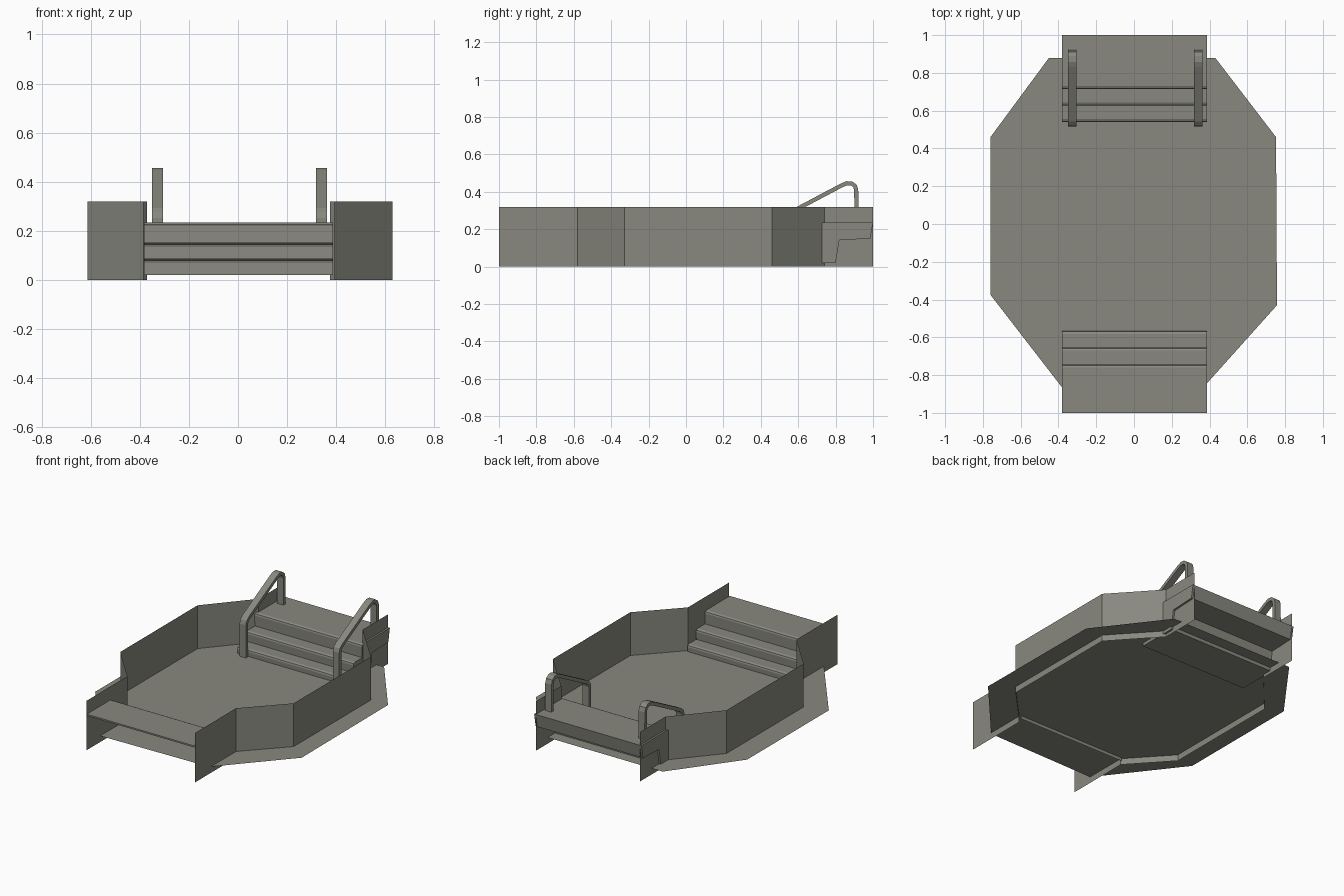
import bpy
import bmesh
from mathutils import Vector

if "Cube" in bpy.data.objects:
    bpy.data.objects.remove(bpy.data.objects["Cube"])

mat = bpy.data.materials.new("grey_olive_plaster")
mat.diffuse_color = (0.25, 0.25, 0.215, 1.0)
mat.use_nodes = True
mat.node_tree.nodes["Principled BSDF"].inputs["Base Color"].default_value = mat.diffuse_color


def finish(name, bm, solid=True):
    if solid:
        bmesh.ops.recalc_face_normals(bm, faces=bm.faces)
    mesh = bpy.data.meshes.new(name)
    bm.to_mesh(mesh)
    bm.free()
    mesh.materials.append(mat)
    obj = bpy.data.objects.new(name, mesh)
    bpy.context.collection.objects.link(obj)
    return obj


def strip(name, rows, closed=False, caps=False):
    """Skin a two-point ribbon, optionally closed and capped."""
    bm = bmesh.new()
    a = [bm.verts.new(r[0]) for r in rows]
    b = [bm.verts.new(r[1]) for r in rows]
    n = len(rows)
    for i in range(n if closed else n - 1):
        j = (i + 1) % n
        bm.faces.new((a[i], a[j], b[j], b[i]))
    if caps:
        bm.faces.new(a[::-1])
        bm.faces.new(b)
    return finish(name, bm, solid=caps)


def extrude_x(name, profile, x0, x1, **kw):
    return strip(name, [((x0, y, z), (x1, y, z)) for y, z in profile], **kw)


# Pool floor: a thin sheet reaching beyond the walls
bm = bmesh.new()
floor = [(-0.76, 0.46), (-0.76, -0.375), (-0.385, -0.86), (0.385, -0.845),
         (0.757, -0.43), (0.752, 0.46), (0.43, 0.88), (-0.45, 0.88)]
bm.faces.new([bm.verts.new((x, y, 0.04)) for x, y in floor])
finish("pool_floor", bm, solid=False)

# Side walls: single sheets that angle in towards the entrances
left = [(-0.385, -1), (-0.385, -0.58), (-0.612, -0.33),
        (-0.612, 0.46), (-0.37, 0.74), (-0.37, 1)]
right = [(0.392, -1), (0.392, -0.58), (0.63, -0.33),
         (0.63, 0.46), (0.375, 0.74), (0.375, 1)]
strip("left_wall", [((x, y, 0), (x, y, 0.32)) for x, y in left])
strip("right_wall", [((x, y, 0.32), (x, y, 0)) for x, y in right])


def steps(edges, heights, bottom):
    """Stair line with a chamfered nose on each step, going inwards."""
    pts = []
    for i, (e, h) in enumerate(zip(edges, heights)):
        low = heights[i + 1] if i + 1 < len(heights) else bottom
        pts += [(e + 0.015, h), (e + 0.003, h - 0.006), (e, h - 0.016), (e + 0.003, low)]
    return pts


heights = [0.235, 0.15, 0.085]

# Back steps: solid block with a hollowed underside
back = [(1, 0.235)] + steps([0.715, 0.627, 0.54], heights, 0.02)
back += [(0.80, 0.02), (0.82, 0.142), (0.985, 0.15)]
extrude_x("back_steps", back, -0.382, 0.387, closed=True, caps=True)

# Front steps: open folded sheet with a thin front lip
front = [(-1, 0.225), (-1, 0.235)]
front += [(-y, z) for y, z in steps([0.745, 0.655, 0.567], heights, 0.02)]
extrude_x("front_steps", front, -0.382, 0.387)


def handrail(name, x0, x1, half=0.011):
    path = [Vector(p) for p in [
        (0.527, 0.04), (0.527, 0.25), (0.533, 0.27), (0.55, 0.285),
        (0.835, 0.436), (0.86, 0.446), (0.885, 0.445), (0.903, 0.432),
        (0.910, 0.41), (0.912, 0.225)]]
    outer, inner = [], []
    for i, p in enumerate(path):
        t0 = (p - path[i - 1]).normalized() if i else None
        t1 = (path[i + 1] - p).normalized() if i + 1 < len(path) else None
        t = ((t0 or t1) + (t1 or t0)).normalized()
        n = Vector((-t.y, t.x)) * half
        outer.append(p + n)
        inner.append(p - n)
    bm = bmesh.new()
    rings = []
    for o, q in zip(outer, inner):
        rings.append([bm.verts.new(v) for v in (
            (x0, o.x, o.y), (x1, o.x, o.y), (x1, q.x, q.y), (x0, q.x, q.y))])
    for r, s in zip(rings, rings[1:]):
        for k in range(4):
            m = (k + 1) % 4
            bm.faces.new((r[k], r[m], s[m], s[k]))
    bm.faces.new(rings[0])
    bm.faces.new(rings[-1])
    finish(name, bm)


# Pair of flat-bar handrails over the back steps
handrail("left_handrail", -0.35, -0.305)
handrail("right_handrail", 0.318, 0.363)
